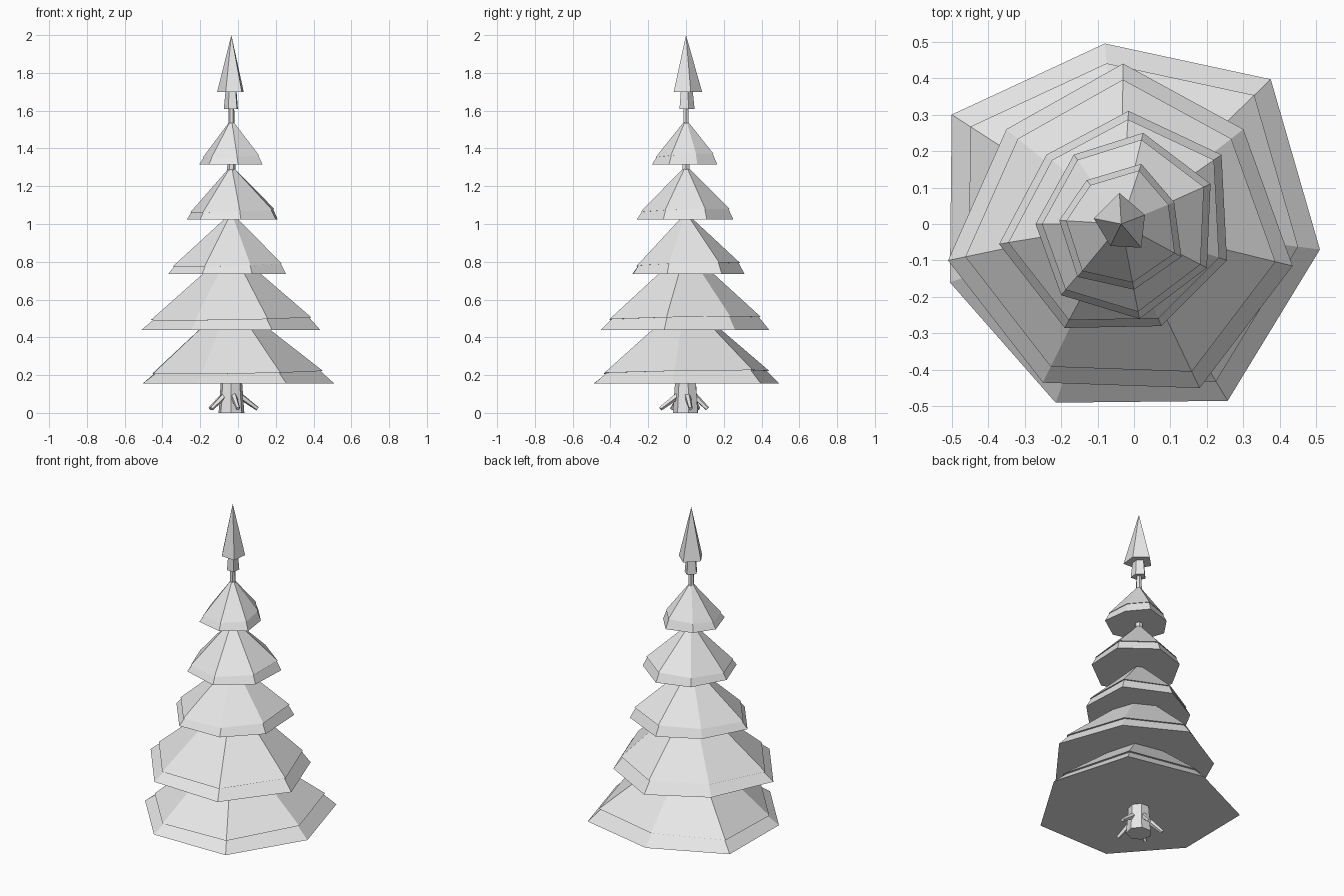
import bpy, bmesh, math
from mathutils import Vector

cube = bpy.data.objects.get("Cube")
if cube:
    bpy.data.objects.remove(cube)

AXIS = Vector((-0.035, 0.0, 0.0))

grey = bpy.data.materials.new("light grey")
grey.use_nodes = True
grey.diffuse_color = (0.8, 0.8, 0.8, 1)
grey.node_tree.nodes["Principled BSDF"].inputs["Base Color"].default_value = (0.8, 0.8, 0.8, 1)


def loft(name, rings, apex=None):
    """Bridge equal-sized rings of points, cap the start, and close to an apex or cap."""
    bm = bmesh.new()
    loops = [[bm.verts.new(p) for p in ring] for ring in rings]
    n = len(loops[0])
    for a, b in zip(loops, loops[1:]):
        for i in range(n):
            j = (i + 1) % n
            bm.faces.new((a[i], a[j], b[j], b[i]))
    bm.faces.new(loops[0])
    if apex:
        tip = bm.verts.new(apex)
        for i in range(n):
            bm.faces.new((loops[-1][i], loops[-1][(i + 1) % n], tip))
    else:
        bm.faces.new(loops[-1])
    bmesh.ops.recalc_face_normals(bm, faces=bm.faces)
    mesh = bpy.data.meshes.new(name)
    bm.to_mesh(mesh)
    bm.free()
    mesh.materials.append(grey)
    obj = bpy.data.objects.new(name, mesh)
    bpy.context.collection.objects.link(obj)
    return obj


def circle(r, z, sides, turn=0.0):
    return [AXIS + Vector((r * math.cos(turn + math.tau * i / sides),
                           r * math.sin(turn + math.tau * i / sides), z))
            for i in range(sides)]


def shrink(outline, s, z, tilt=0.0):
    """Scale an outline about the trunk, rising slightly towards +x and +y."""
    ring = []
    for x, y in outline:
        d = Vector((x, y, 0)) - AXIS
        rise = tilt * (d.x + d.y) / d.length
        ring.append(AXIS + d * s + Vector((0, 0, z + rise)))
    return ring


# Branch tiers: base height, lip height, apex height, lip scale, uneven outline
TIERS = [
    (0.155, 0.215, 0.60, 0.89, [(-.08, .495), (.375, .397), (.51, -.07), (.257, -.485),
                                (-.215, -.49), (-.505, -.16), (-.5, .3)]),
    (0.44, 0.50, 0.87, 0.90, [(-.03, .44), (.30, .26), (.435, -.115), (.18, -.45),
                              (-.25, -.435), (-.51, -.10), (-.35, .26)]),
    (0.735, 0.785, 1.06, 0.925, [(-.015, .31), (.24, .19), (.255, -.10), (.075, -.28),
                                 (-.19, -.285), (-.37, -.055), (-.24, .19)]),
    (1.025, 1.07, 1.31, 0.925, [(.025, .25), (.21, .11), (.20, -.12), (.015, -.26),
                                (-.20, -.195), (-.27, 0), (-.165, .19)]),
    (1.315, 1.36, 1.555, 0.89, [(.02, .165), (.11, .06), (.13, -.09), (0, -.18),
                                (-.155, -.145), (-.205, .01), (-.13, .12)]),
]
for i, (z0, z1, top, s, outline) in enumerate(TIERS, 1):
    loft(f"branch_tier_{i}",
         [shrink(outline, 1, z0),
          shrink(outline, s - 0.025, z1, 0.008),
          shrink(outline, s, z1, 0.008)],
         AXIS + Vector((0, 0, top)))

# Pointed tip and the collar under it
tip = [(-.04, .085), (.03, .025), (.02, -.065), (-.065, -.06), (-.11, .015)]
loft("tip", [shrink(tip, 1, 1.70)], AXIS + Vector((0, 0, 2)))
loft("tip_collar", [shrink(tip, 0.53, 1.61), shrink(tip, 0.40, 1.72)])

# Trunk and the thin stem through the tiers
loft("trunk", [circle(0.07, 0, 7, 0.2), circle(0.055, 0.2, 7, 0.2)])
loft("stem", [circle(0.03, 0.2, 6), circle(0.022, 1.3, 6), circle(0.014, 1.65, 6)])

# Roots slanting down from the trunk
for i, (angle, reach) in enumerate([(10, .14), (80, .115), (150, .13), (215, .13), (285, .14)], 1):
    a = math.radians(angle)
    out = Vector((math.cos(a), math.sin(a), 0))
    start = AXIS + out * 0.04 + Vector((0, 0, 0.095))
    end = AXIS + out * reach + Vector((0, 0, 0.022))
    side = Vector((-out.y, out.x, 0))
    up = (end - start).cross(side).normalized()
    rings = []
    for centre, r in ((start, 0.018), (end, 0.011)):
        rings.append([centre + side * r * math.cos(math.tau * k / 5)
                      + up * r * math.sin(math.tau * k / 5) for k in range(5)])
    loft(f"root_{i}", rings)
